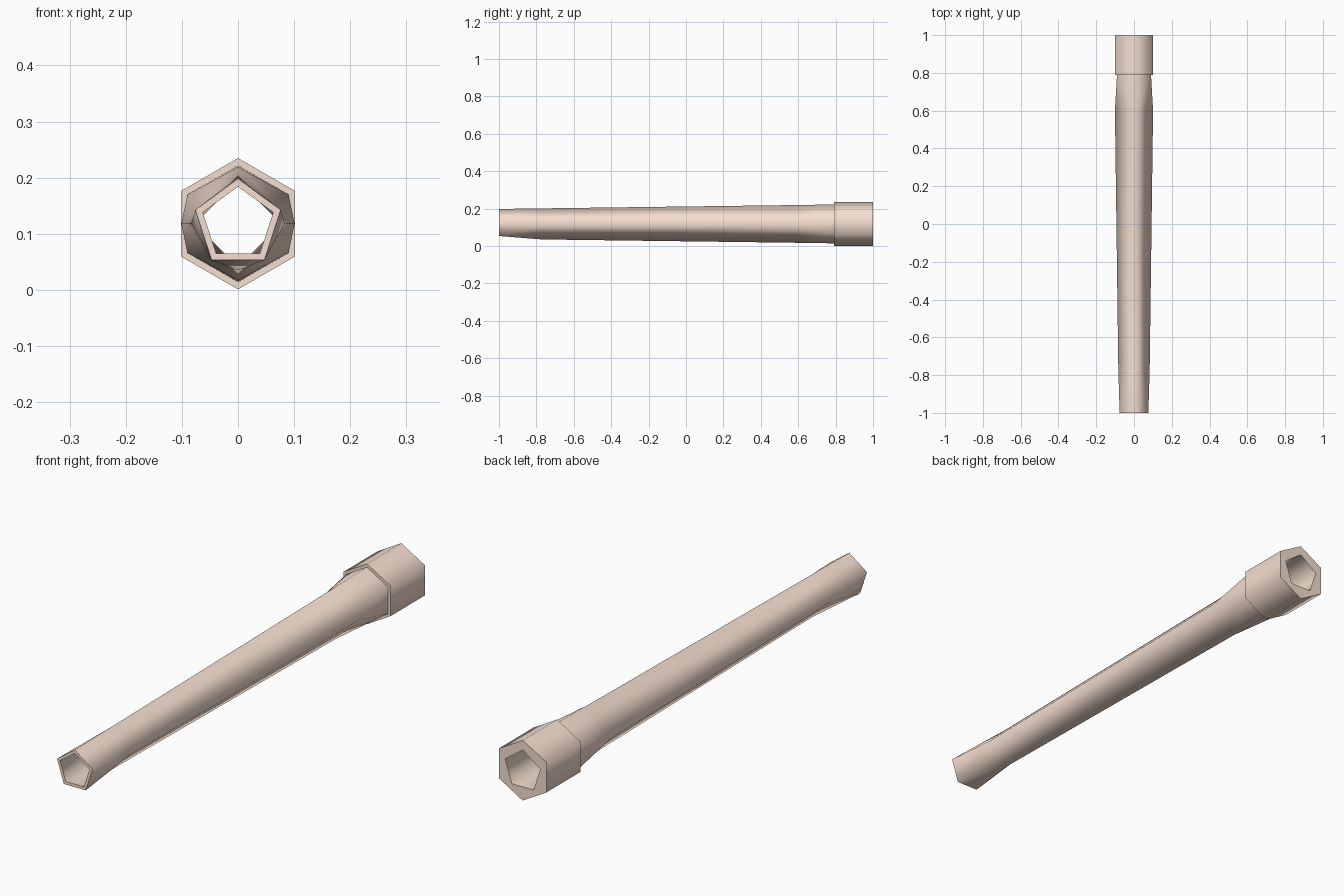
import bpy, bmesh, math

if "Cube" in bpy.data.objects:
    bpy.data.objects.remove(bpy.data.objects["Cube"])

CENTRE_Z = 0.118

# Closed profile of the hollow tube: (y, radius, number of sides)
RINGS = [
    (-1.00, 0.080, 5),    # pentagonal tip
    (-0.77, 0.083, 4),    # diamond shaft, widening to the back
    (0.60, 0.101, 4),
    (0.79, 0.104, 6),     # flares into a hexagon
    (0.79, 0.117, 6),     # hexagonal collar
    (1.00, 0.117, 6),
    (1.00, 0.079, 5),     # pentagonal socket
    (0.79, 0.079, 5),
    (0.60, 0.092, 4),     # bore
    (-0.77, 0.077, 4),
    (-1.00, 0.066, 5),
]


def add_ring(bm, y, r, n):
    angles = [math.pi / 2 + 2 * math.pi * k / n for k in range(n)]
    return [bm.verts.new((r * math.cos(a), y, CENTRE_Z + r * math.sin(a))) for a in angles]


def stitch(bm, a, b):
    """Join two rings, also with unequal side counts."""
    n, m = len(a), len(b)
    if n == m:
        for k in range(n):
            bm.faces.new((a[k], a[(k + 1) % n], b[(k + 1) % n], b[k]))
        return
    i = j = 0
    while i < n or j < m:
        if i < n and (j == m or (i + 0.5) / n <= (j + 0.5) / m):
            bm.faces.new((a[i % n], a[(i + 1) % n], b[j % m]))
            i += 1
        else:
            bm.faces.new((a[i % n], b[(j + 1) % m], b[j % m]))
            j += 1


bm = bmesh.new()
loops = [add_ring(bm, *ring) for ring in RINGS]
for k, loop in enumerate(loops):
    stitch(bm, loop, loops[(k + 1) % len(loops)])
bmesh.ops.recalc_face_normals(bm, faces=bm.faces[:])

# Soft sides, crisp rims around the flat end faces
bm.normal_update()
for face in bm.faces:
    face.smooth = True
for edge in bm.edges:
    flat = [abs(f.normal.y) > 0.9 for f in edge.link_faces]
    edge.smooth = flat[0] == flat[1]

mesh = bpy.data.meshes.new("socket_tube")
bm.to_mesh(mesh)
bm.free()
tube = bpy.data.objects.new("socket_tube", mesh)
bpy.context.collection.objects.link(tube)

# Beige colour
beige = bpy.data.materials.new("beige")
beige.diffuse_color = (0.92, 0.74, 0.63, 1)
beige.use_nodes = True
beige.node_tree.nodes["Principled BSDF"].inputs["Base Color"].default_value = beige.diffuse_color
mesh.materials.append(beige)
